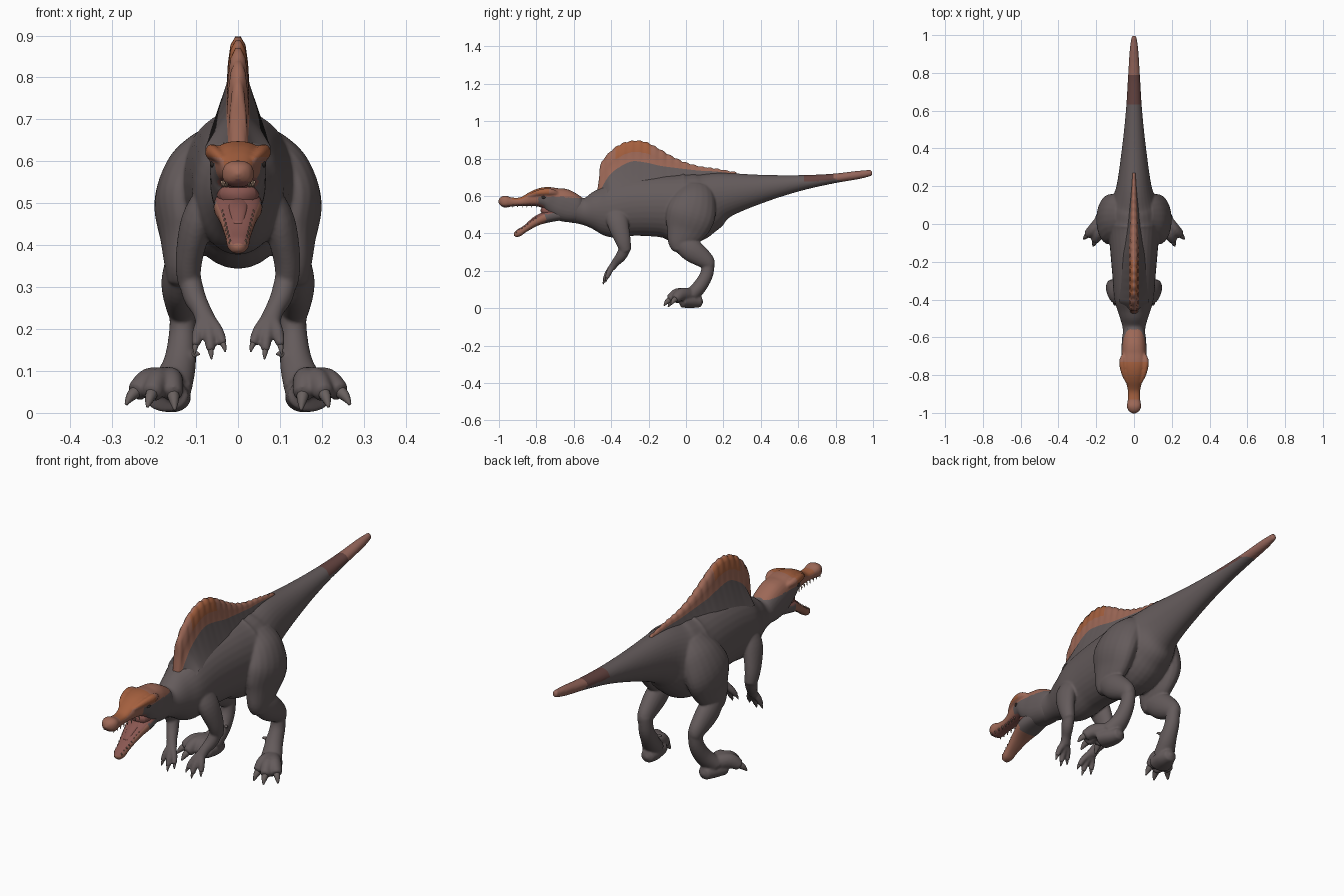
import bpy, bmesh, math
from mathutils import Vector

if "Cube" in bpy.data.objects:
    bpy.data.objects.remove(bpy.data.objects["Cube"])


def material(name, rgb):
    m = bpy.data.materials.new(name)
    m.diffuse_color = (*rgb, 1)
    m.use_nodes = True
    m.node_tree.nodes["Principled BSDF"].inputs["Base Color"].default_value = m.diffuse_color
    return m


GREY = material("grey hide", (.128, .105, .106))
BROWN = material("warm brown", (.335, .138, .094))
ORANGE = material("crest orange", (.37, .115, .048))
TIP = material("tail tip brown", (.30, .132, .104))
DARK = material("tail band", (.13, .058, .052))
MOUTH = material("mouth red", (.25, .095, .082))
TOOTH = material("tooth tan", (.32, .21, .15))
CLAW = material("claw grey", (.14, .117, .113))
EYE = material("eye black", (.03, .024, .022))


def spline(pts, steps):
    """Catmull-Rom samples through tuples of any length."""
    v = [pts[0]] + list(pts) + [pts[-1]]
    out = []
    for i in range(1, len(v) - 2):
        for k in range(steps):
            t = k / steps
            out.append([.5 * (2 * b + (c - a) * t + (2 * a - 5 * b + 4 * c - d) * t * t
                              + (3 * b - a - 3 * c + d) * t ** 3)
                        for a, b, c, d in zip(*v[i - 1:i + 3])])
    return out + [list(pts[-1])]


def tube(bm, pts, steps=5, sides=20, power=1.0):
    """Loft ellipses along (x, y, z, half width, half height) stations."""
    s = spline(pts, steps)
    rings, ends = [], []
    for i, p in enumerate(s):
        c = Vector(p[:3])
        t = (Vector(s[min(i + 1, len(s) - 1)][:3]) - Vector(s[max(i - 1, 0)][:3])).normalized()
        u = (Vector((1, 0, 0)) - t * t.x).normalized()
        n = t.cross(u)
        ring = []
        for k in range(sides):
            a = math.tau * k / sides
            ca, sa = math.cos(a), math.sin(a)
            ca = math.copysign(abs(ca) ** power, ca)
            sa = math.copysign(abs(sa) ** power, sa)
            ring.append(bm.verts.new(c + u * ca * p[3] + n * sa * p[4]))
        rings.append(ring)
        if i in (0, len(s) - 1):
            ends.append(bm.verts.new(c + t * (.5 if i else -.5) * min(p[3], p[4])))
    for r, q in zip(rings, rings[1:]):
        for k in range(sides):
            j = (k + 1) % sides
            bm.faces.new((r[k], r[j], q[j], q[k]))
    for ring, e in ((rings[0], ends[0]), (rings[-1], ends[1])):
        for k in range(sides):
            bm.faces.new((ring[k], ring[(k + 1) % sides], e))


def finish(name, bm, mats, rule=None, voxel=0, mirror=False):
    bmesh.ops.recalc_face_normals(bm, faces=bm.faces)
    me = bpy.data.meshes.new(name)
    bm.to_mesh(me)
    bm.free()
    ob = bpy.data.objects.new(name, me)
    bpy.context.collection.objects.link(ob)
    if voxel:  # fuse overlapping muscles into one skin
        r = ob.modifiers.new("fuse", 'REMESH')
        r.mode, r.voxel_size = 'VOXEL', voxel
        sm = ob.modifiers.new("soften", 'SMOOTH')
        sm.factor, sm.iterations = .5, 7
        dg = bpy.context.evaluated_depsgraph_get()
        me = bpy.data.meshes.new_from_object(ob.evaluated_get(dg))
        ob.modifiers.clear()
        ob.data = me
    me.materials.clear()
    for m in mats:
        me.materials.append(m)
    for f in me.polygons:
        f.use_smooth = True
        if rule:
            f.material_index = rule(f.center, f.normal)
    if mirror:
        ob.modifiers.new("mirror", 'MIRROR')


def profile(rows):
    """(y, bottom, top, half width) to tube stations."""
    return [(0, y, (b + t) / 2, w, (t - b) / 2) for y, b, t, w in rows]


def digit(bm, claws, a, knuckle, tip, r):
    """Finger or toe from a to tip, with a curved claw beyond it."""
    tube(bm, [(*a, r * 1.25, r * 1.25), (*knuckle, r, r * 1.15), (*tip, r * .8, r * .85)], 5, 14)
    t, k = Vector(tip), Vector(knuckle)
    d = (t - k).normalized()
    end = t + d * r * 1.3 - Vector((0, 0, r * .35))
    tube(claws, [(*(t - d * r * .5), r * .55, r * .55), (*(t + d * r * .6), r * .42, r * .45),
                 (*end, r * .12, r * .12)], 4, 10)


bm, claws = bmesh.new(), bmesh.new()

# Hind legs: thigh, shin, metatarsus, sole, toes
tube(bm, [(.06, .05, .64, .05, .09), (.10, .045, .58, .07, .115), (.131, .025, .50, .069, .132),
          (.132, -.005, .42, .054, .112), (.133, -.035, .355, .043, .066),
          (.135, -.035, .31, .032, .036)])
tube(bm, [(.133, -.04, .36, .038, .05), (.138, .03, .31, .045, .062),
          (.136, .105, .255, .036, .046), (.133, .128, .222, .028, .03)])
tube(bm, [(.132, .12, .25, .03, .034), (.133, .11, .18, .033, .035),
          (.14, .072, .115, .04, .038), (.158, .025, .065, .05, .04)])
tube(bm, [(.15, .08, .034, .03, .028), (.156, .035, .037, .045, .036),
          (.172, -.02, .04, .055, .037)])
for x, y, z in ((.243, -.055, .05), (.205, -.086, .046), (.155, -.066, .044)):
    digit(bm, claws, (.168, .02, .07),
          (.168 + (x - .168) * .62, .02 + (y - .02) * .62, .073), (x, y, z), .03)
digit(bm, claws, (.135, .075, .13), (.115, .066, .134), (.106, .06, .138), .014)

# Arms: upper arm, forearm, three fingers
tube(bm, [(.065, -.37, .53, .03, .055), (.097, -.365, .46, .038, .058),
          (.117, -.338, .365, .032, .043), (.116, -.322, .305, .027, .03)])
tube(bm, [(.117, -.322, .33, .027, .031), (.105, -.346, .28, .027, .029),
          (.087, -.376, .245, .023, .022), (.076, -.395, .218, .026, .019)])
for knuckle, tip in (((.049, -.412, .197), (.036, -.43, .165)),
                     ((.069, -.42, .185), (.065, -.436, .149)),
                     ((.095, -.41, .195), (.101, -.423, .161))):
    digit(bm, claws, (.077, -.39, .23), knuckle, tip, .0138)

# Mirror the limbs, then add neck, torso and tail to the same skin
copy = bmesh.ops.duplicate(bm, geom=bm.verts[:] + bm.edges[:] + bm.faces[:])["geom"]
for v in copy:
    if isinstance(v, bmesh.types.BMVert):
        v.co.x *= -1
tube(bm, profile([
    (-.70, .50, .60, .045), (-.62, .46, .612, .06), (-.55, .447, .59, .06),
    (-.48, .41, .63, .08), (-.40, .376, .67, .104), (-.28, .387, .70, .114),
    (-.12, .378, .715, .128), (0, .343, .725, .14), (.1, .40, .73, .127),
    (.2, .48, .728, .093), (.4, .562, .715, .064), (.6, .625, .712, .043),
    (.78, .666, .719, .032), (.92, .690, .735, .023), (.992, .708, .740, .013)]), 6, 32)


def body_rule(c, n):
    if c.y > .79 + .05 * max(0, -n.z):
        return 1
    return 2 if c.y > .63 and n.z > .1 - (c.y - .63) * 2 else 0


finish("body", bm, [GREY, TIP, DARK], body_rule, voxel=.0052)
finish("claws", claws, [CLAW], mirror=True)

# Back sail: flared base, scalloped top edge, ribbed sides
edge = spline([
    (-.48, .59, .575), (-.465, .69, .60), (-.455, .77, .635), (-.41, .83, .71),
    (-.355, .872, .755), (-.29, .892, .785), (-.22, .888, .78), (-.14, .848, .762),
    (-.09, .818, .755), (-.01, .78, .745), (.07, .757, .736), (.16, .744, .731),
    (.27, .724, .717)], 8)
bm = bmesh.new()
cols, marks = [], []
for y, top, border in edge:
    wave = abs(math.sin((y + .48) * math.pi / .042))
    top += .007 * wave - .002
    base = min(border - .08, .635)
    s = min(1, .75 + (y + .48) * 4, 1 - (y + .15) * 1.7)  # thinner to both ends
    rib = .003 * wave * s
    half = [(.078 * s, base), (.027 * s, border),
            (.021 * s + rib, border + (top - border) * .45),
            (.015 * s + rib, border + (top - border) * .82), (.006 * s, top)]
    loop = half + [(-x, z) for x, z in reversed(half)]
    cols.append([bm.verts.new((x, y, z)) for x, z in loop])
for p, q in zip(cols, cols[1:]):
    for k in range(9):
        bm.faces.new((p[k], p[k + 1], q[k + 1], q[k]))
        y, row = p[k].co.y, min(k, 8 - k)
        marks.append(0 if row == 0 else (2 if row in (2, 3) and -.38 < y < -.2 else 1))
for c in (cols[0], cols[-1]):
    bm.faces.new(c)
    marks.append(1)
finish("sail", bm, [GREY, BROWN, ORANGE])
for f, m in zip(bpy.data.objects["sail"].data.polygons, marks):
    f.material_index = m

# Skull and upper jaw, with low brow ridges fused in
bm = bmesh.new()
tube(bm, profile([
    (-.54, .475, .57, .035), (-.58, .457, .60, .059), (-.65, .463, .637, .066),
    (-.70, .49, .648, .066), (-.74, .525, .65, .067), (-.78, .54, .643, .057),
    (-.82, .545, .626, .047), (-.88, .547, .594, .033), (-.93, .544, .592, .033),
    (-.965, .538, .602, .038), (-.987, .545, .596, .03), (-.999, .556, .584, .016)]),
    6, 28, .82)
for m in (1, -1):
    tube(bm, [(m * .05, -.69, .612, .012, .012), (m * .062, -.73, .622, .017, .019),
              (m * .053, -.79, .617, .014, .016), (m * .034, -.84, .6, .009, .01)])


def head_rule(c, n):
    if c.y < -.74 and n.z < -.6 and c.z < .575:
        return 3
    if c.y > -.79 and c.z < .595 - .07 * max(0, c.y + .66):
        return 0
    return 2 if -.93 < c.y < -.73 and (n.z > .45 or c.z > .61) else 1


finish("head", bm, [GREY, BROWN, ORANGE, MOUTH], head_rule, voxel=.0045)

# Eyes
bm = bmesh.new()
tube(bm, [(.057, -.772, .592, .003, .004), (.06, -.762, .593, .007, .008),
          (.063, -.752, .592, .003, .004)])
finish("eyes", bm, [EYE], mirror=True)

# Lower jaw with red inside
bm = bmesh.new()
tube(bm, [(0, -.67, .505, .052, .035), (0, -.74, .49, .058, .032), (0, -.80, .463, .045, .023),
          (0, -.86, .425, .031, .018), (0, -.895, .402, .026, .019), (0, -.915, .392, .016, .013)],
     6, 24, .8)
finish("lower_jaw", bm, [BROWN, MOUTH, GREY],
       lambda c, n: 1 if n.z > .5 else (2 if c.y > -.75 else 0))

# Throat lining closing the gap behind the jaws, and the tongue
bm = bmesh.new()
tube(bm, [(0, -.69, .52, .05, .045), (0, -.735, .522, .05, .038), (0, -.765, .523, .042, .028)])
tube(bm, [(0, -.74, .51, .028, .012), (0, -.80, .487, .022, .009), (0, -.85, .449, .013, .006)])
finish("mouth_lining", bm, [MOUTH])

# Small teeth along both jaws
bm = bmesh.new()
for i in range(8):
    t = i / 7
    y, x = -.80 - .175 * t, .038 - .012 * min(1, t * 2)
    tube(bm, [(x, y, .553, .004, .004), (x, y - .001, .538, .001, .001)], 1, 6)
    y = -.80 - .105 * t
    z = .478 - .67 * (-.80 - y)
    x = .037 - .018 * t
    tube(bm, [(x, y, z - .004, .004, .004), (x, y - .004, z + .007, .001, .001)], 1, 6)
finish("teeth", bm, [TOOTH], mirror=True)
